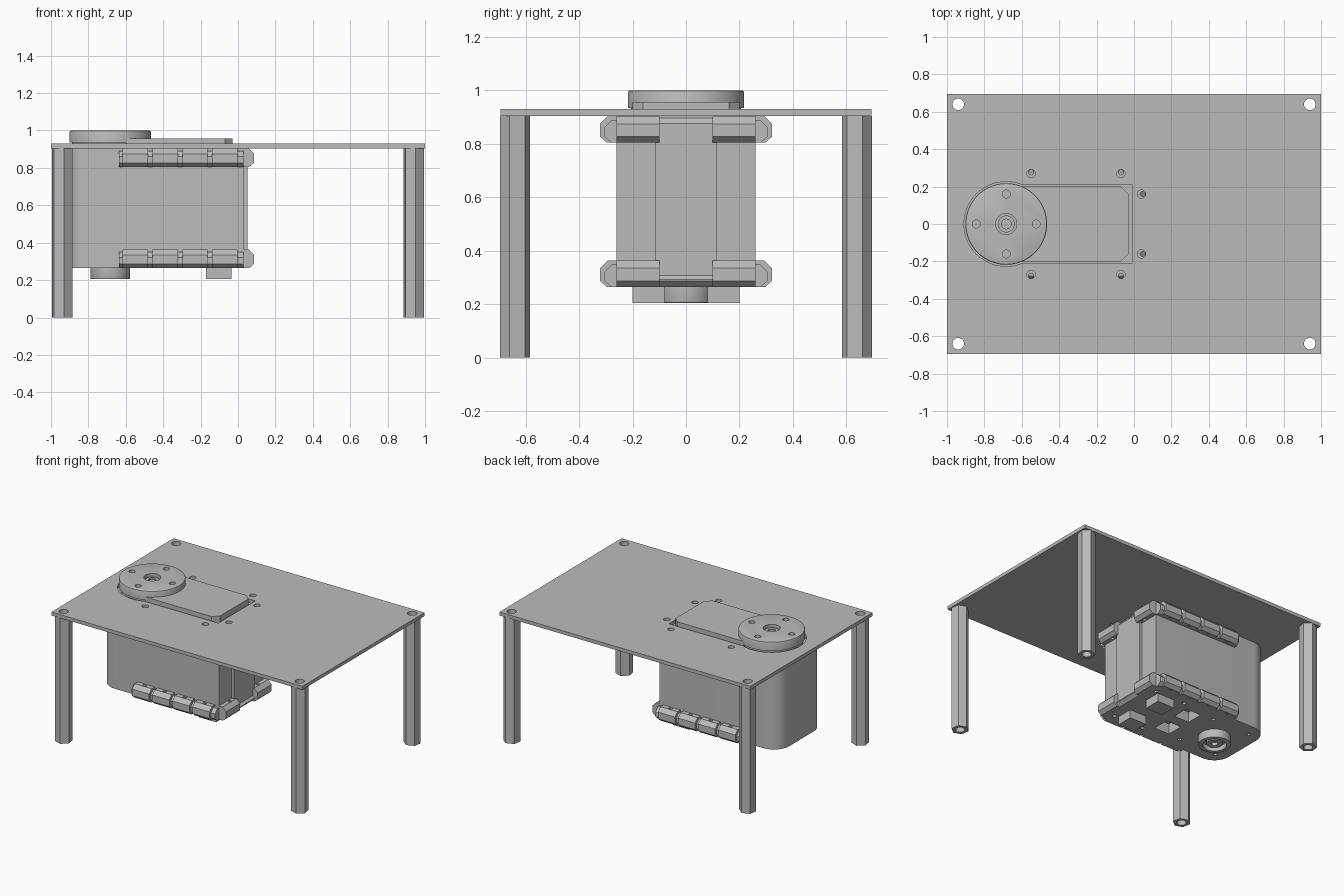
import bpy, bmesh, math
from mathutils import Vector

if "Cube" in bpy.data.objects:
    bpy.data.objects.remove(bpy.data.objects["Cube"])

grey = bpy.data.materials.new("plain_grey")
grey.use_nodes = True
COLOUR = (0.5, 0.5, 0.5, 1)
grey.diffuse_color = COLOUR
grey.node_tree.nodes["Principled BSDF"].inputs["Base Color"].default_value = COLOUR

FLOOR, DECK, TOP = 0.265, 0.905, 0.93     # case underside, plate underside, plate top
HUB_X = -0.683


def finish(name, bm):
    bmesh.ops.recalc_face_normals(bm, faces=bm.faces[:])
    mesh = bpy.data.meshes.new(name)
    bm.to_mesh(mesh)
    bm.free()
    mesh.materials.append(grey)
    ob = bpy.data.objects.new(name, mesh)
    bpy.context.scene.collection.objects.link(ob)
    return ob


def prism(bm, outline, z0, z1):
    """Extrude a 2D outline between two heights."""
    face = bm.faces.new([bm.verts.new((x, y, z0)) for x, y in outline])
    new = bmesh.ops.extrude_face_region(bm, geom=[face])["geom"]
    bmesh.ops.translate(bm, vec=(0, 0, z1 - z0),
                        verts=[v for v in new if isinstance(v, bmesh.types.BMVert)])


def ring(x, y, r, n=32, turn=0):
    return [(x + r * math.cos(turn + math.tau * i / n),
             y + r * math.sin(turn + math.tau * i / n)) for i in range(n)]


def rect(x0, x1, y0, y1):
    return [(x0, y0), (x1, y0), (x1, y1), (x0, y1)]


def solid(name, *parts):
    """One object from several (outline, z0, z1) prisms."""
    bm = bmesh.new()
    for outline, z0, z1 in parts:
        prism(bm, outline, z0, z1)
    return finish(name, bm)


def cut(ob, *parts):
    """Remove prisms from an object, one at a time, and bake the result."""
    tools = []
    for part in parts:
        tool = solid("cutter", part)
        tool.hide_render = True
        mod = ob.modifiers.new("cut", "BOOLEAN")
        mod.operation, mod.solver, mod.object = "DIFFERENCE", "EXACT", tool
        tools.append(tool)
    bpy.context.view_layer.update()
    graph = bpy.context.evaluated_depsgraph_get()
    baked = bpy.data.meshes.new_from_object(ob.evaluated_get(graph))
    ob.modifiers.clear()
    ob.data = baked
    for tool in tools:
        bpy.data.objects.remove(tool)


def bevel_rim(ob, z, width):
    """Soften the edges lying at height z."""
    bm = bmesh.new()
    bm.from_mesh(ob.data)
    edges = [e for e in bm.edges if all(abs(v.co.z - z) < 1e-4 for v in e.verts)]
    bmesh.ops.bevel(bm, geom=edges, offset=width, segments=2, affect="EDGES", profile=0.5)
    bm.to_mesh(ob.data)
    bm.free()


def lug(name, start, along, out, length, z, depth=0.062, height=0.098):
    """Bar with chamfered outer edges, running along a side of the case."""
    profile = [(-0.01, 0), (depth - 0.025, 0), (depth, 0.022), (depth, height - 0.028),
               (depth - 0.028, height), (-0.01, height)]
    bm = bmesh.new()
    a, o = Vector(along), Vector(out)
    face = bm.faces.new([bm.verts.new(Vector((*start, z + h)) + o * d) for d, h in profile])
    new = bmesh.ops.extrude_face_region(bm, geom=[face])["geom"]
    bmesh.ops.translate(bm, vec=a * length,
                        verts=[v for v in new if isinstance(v, bmesh.types.BMVert)])
    return finish(name, bm)


# Top plate with corner, mounting and actuator openings
plate = solid("top_plate", (rect(-1, 1, -0.695, 0.695), DECK, TOP))
holes = [(ring(HUB_X, 0, 0.226, 48), 0.8, 1.1), (rect(-0.6, -0.01, -0.21, 0.21), 0.8, 1.1)]
for s in (-1, 1):
    holes += [(ring(x, s * 0.64, 0.031, 24), 0.8, 1.1) for x in (-0.94, 0.94)]
    holes += [(ring(x, y * s, 0.022, 20), 0.8, 1.1)
              for x, y in ((-0.55, 0.27), (-0.07, 0.27), (0.04, 0.16))]
cut(plate, *holes)

# Hollow hexagonal legs
for x, side in ((-0.94, "right"), (0.94, "left")):
    for s, end in ((-1, "front"), (1, "back")):
        leg = solid(f"{end}_{side}_leg",
                    (ring(x, s * 0.64, 0.0575, 6, s * math.radians(20)), 0, DECK))
        cut(leg, (ring(x, s * 0.64, 0.031, 24), -0.1, 1))

# Actuator case: rounded at one end
R, X0, X1, W = 0.12, -0.92, 0.03, 0.26
outline = [(X1, -W), (X1, W)]
for k in range(2):
    for i in range(11):
        t = math.pi / 2 * (1 + k + i / 10)
        outline.append((X0 + R + R * math.cos(t), (W - R) * (1 - 2 * k) + R * math.sin(t)))
case = solid("actuator_case", (outline, FLOOR, DECK))
pockets = [(rect(-0.43, -0.31, s * 0.1 - 0.06, s * 0.1 + 0.06), 0.2, 0.34) for s in (-1, 1)]
pockets += [(ring(x, s * y, 0.014, 12), 0.2, 0.29) for s in (-1, 1)
            for x, y in ((-0.83, 0.17), (-0.53, 0.17), (-0.25, 0.21), (-0.01, 0.21))]
cut(case, *pockets)

# Raised spine on the flat end
lug("end_spine", (X1, -0.115), (0, 1, 0), (1, 0, 0), 0.23, FLOOR, 0.02, DECK - FLOOR)

# Mounting lugs along the sides and the flat end, at both heights
for z, level in ((FLOOR, "lower"), (DECK - 0.1, "upper")):
    for s, side in ((-1, "front"), (1, "back")):
        lug(f"{level}_{side}_rail", (-0.635, s * W), (1, 0, 0), (0, s, 0), 0.665, z, 0.045, 0.085)
        for i in range(4):
            x = -0.55 + 0.16 * i
            bar = lug(f"{level}_{side}_lug", (x - 0.068, s * W), (1, 0, 0), (0, s, 0), 0.136, z)
            cut(bar, (ring(x, s * 0.277, 0.014, 12), z - 0.1, z + 0.2))
        bar = lug(f"{level}_{side}_end_lug", (X1, s * 0.1), (0, s, 0), (1, 0, 0), 0.16, z, 0.056)
        cut(bar, (ring(0.046, s * 0.16, 0.013, 12), z - 0.1, z + 0.2))
lug("lower_end_rail", (X1, -W), (0, 1, 0), (1, 0, 0), 2 * W, FLOOR, 0.035, 0.055)

# Raised cover beside the output disc
c = 0.04
solid("raised_cover", ([(-0.6, -0.2), (-0.03 - c, -0.2), (-0.03, -0.2 + c), (-0.03, 0.2 - c),
                        (-0.03 - c, 0.2), (-0.6, 0.2)], DECK - 0.01, 0.957))

# Output disc with bolt holes and a central screw
disc = solid("output_disc", (ring(HUB_X, 0, 0.218, 64), 0.935, 1.0))
bevel_rim(disc, 1.0, 0.008)
bolts = [(ring(x, y, 0.021, 20), 0.96, 1.1) for x, y in ring(HUB_X, 0, 0.16, 4)]
cut(disc, (ring(HUB_X, 0, 0.056), 0.97, 1.1), *bolts)
screw = solid("disc_screw", (ring(HUB_X, 0, 0.045), 0.96, 0.982))
cut(screw, (ring(HUB_X, 0, 0.026, 20), 0.972, 1.1))
solid("disc_neck", (ring(HUB_X, 0, 0.205, 48), DECK - 0.01, 0.94))

# Rear bearing and sockets under the case
bearing = solid("rear_bearing", (ring(HUB_X, 0, 0.106, 40), 0.205, FLOOR + 0.01))
bevel_rim(bearing, 0.205, 0.006)
cut(bearing, (ring(HUB_X, 0, 0.078), 0.1, 0.24))
pin = solid("bearing_pin", (ring(HUB_X, 0, 0.052, 28), 0.215, FLOOR))
cut(pin, (ring(HUB_X, 0, 0.022, 16), 0.1, 0.235))
for s, side in ((-1, "front"), (1, "back")):
    solid(f"{side}_socket", (rect(-0.17, -0.035, s * 0.14 - 0.06, s * 0.14 + 0.06),
                             0.205, FLOOR + 0.01))

# Smooth rounded walls, keep hard edges crisp
bpy.ops.object.select_all(action="DESELECT")
for ob in bpy.context.scene.objects:
    if ob.type == "MESH":
        ob.select_set(True)
        bpy.context.view_layer.objects.active = ob
bpy.ops.object.shade_smooth_by_angle(angle=math.radians(30))
